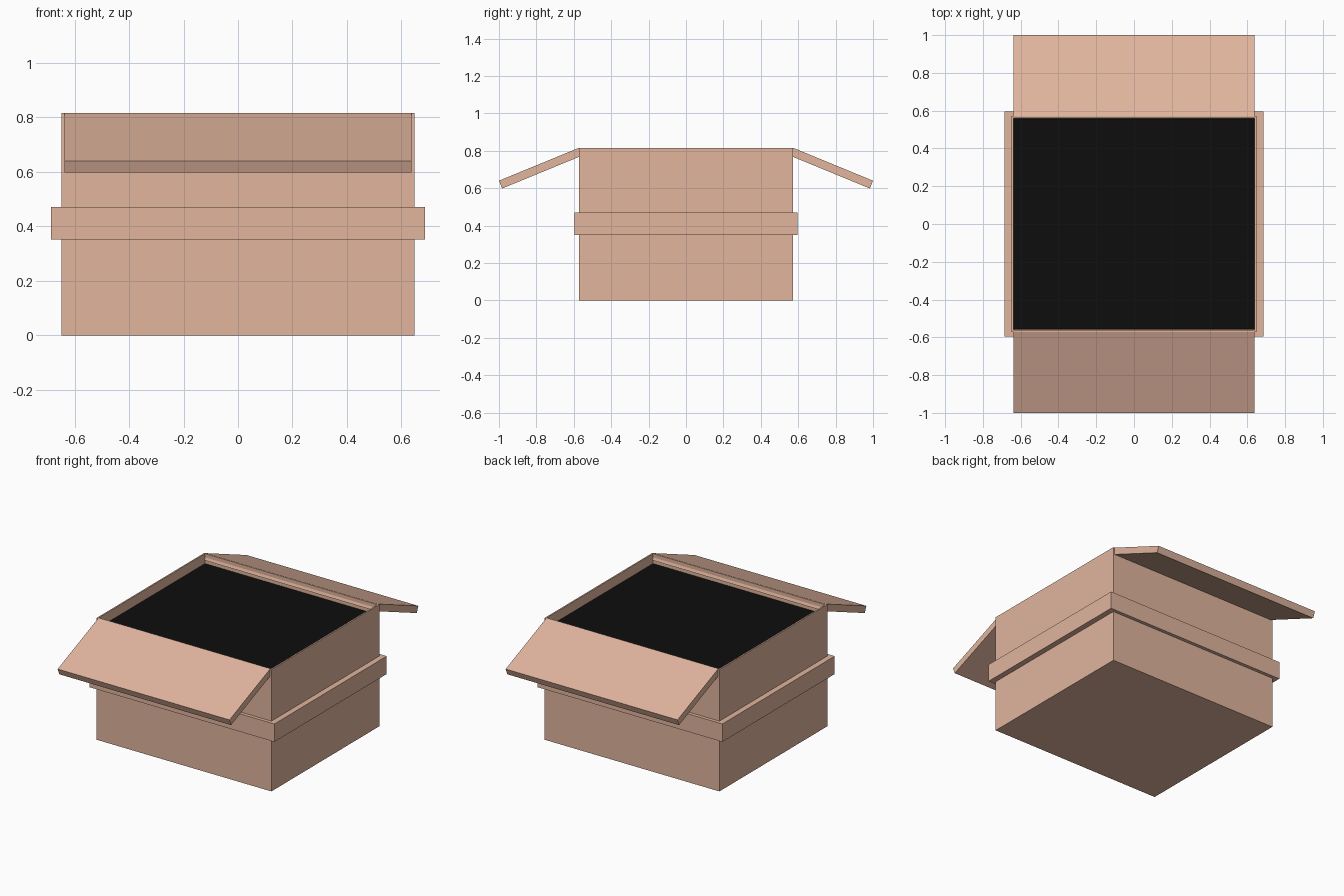
import bpy
import bmesh
from mathutils import Matrix, Vector

if "Cube" in bpy.data.objects:
    bpy.data.objects.remove(bpy.data.objects["Cube"])


def make_material(name, colour):
    mat = bpy.data.materials.new(name)
    mat.use_nodes = True
    mat.diffuse_color = colour
    mat.node_tree.nodes["Principled BSDF"].inputs["Base Color"].default_value = colour
    return mat


cardboard = make_material("cardboard", (0.75, 0.46, 0.34, 1))
dark = make_material("dark interior", (0.004, 0.004, 0.004, 1))


def finish(name, bm, mat):
    bmesh.ops.recalc_face_normals(bm, faces=bm.faces)
    mesh = bpy.data.meshes.new(name)
    bm.to_mesh(mesh)
    bm.free()
    mesh.materials.append(mat)
    obj = bpy.data.objects.new(name, mesh)
    bpy.context.collection.objects.link(obj)
    return obj


def block(name, size, centre, mat):
    bm = bmesh.new()
    bmesh.ops.create_cube(bm, size=1, matrix=Matrix.Translation(centre) @ Matrix.Diagonal((*size, 1)))
    return finish(name, bm, mat)


def ring(name, half_x, half_y, wall_x, wall_y, low, high, mat):
    """Rectangular frame with upright walls."""
    bm = bmesh.new()
    corners = ((-1, -1), (1, -1), (1, 1), (-1, 1))
    loops = []
    for x, y, z in ((half_x, half_y, low), (half_x, half_y, high),
                    (half_x - wall_x, half_y - wall_y, high),
                    (half_x - wall_x, half_y - wall_y, low)):
        loops.append([bm.verts.new((sx * x, sy * y, z)) for sx, sy in corners])
    for k in range(4):
        a, b = loops[k], loops[(k + 1) % 4]
        for i in range(4):
            j = (i + 1) % 4
            bm.faces.new((a[i], a[j], b[j], b[i]))
    return finish(name, bm, mat)


def flap(name, side):
    """Sloping lid flap, hinged on the rim and hanging outward."""
    hinge, tip = Vector((0.572, 0.816)), Vector((1.0, 0.64))
    along = (tip - hinge).normalized()
    drop = Vector((along.y, -along.x)) * 0.045
    profile = (hinge, tip, tip + drop, hinge + drop)
    bm = bmesh.new()
    face = bm.faces.new([bm.verts.new((-0.637, side * p.x, p.y)) for p in profile])
    out = bmesh.ops.extrude_face_region(bm, geom=[face])
    verts = [v for v in out["geom"] if isinstance(v, bmesh.types.BMVert)]
    bmesh.ops.translate(bm, verts=verts, vec=(1.274, 0, 0))
    return finish(name, bm, cardboard)


# Open box: walls and floor
HALF_X, HALF_Y, HEIGHT, WALL = 0.648, 0.572, 0.816, 0.01
ring("box_walls", HALF_X, HALF_Y, WALL, WALL, 0, HEIGHT, cardboard)
block("box_floor", (2 * HALF_X, 2 * HALF_Y, 0.01), (0, 0, 0.005), cardboard)

# Dark panel just below the rim
block("dark_panel", (2 * (HALF_X - WALL), 2 * (HALF_Y - WALL), 0.008), (0, 0, 0.746), dark)

# Raised band around the middle
ring("band", 0.686, 0.595, 0.038, 0.023, 0.351, 0.471, cardboard)

# Front and back flaps
flap("front_flap", -1)
flap("back_flap", 1)
